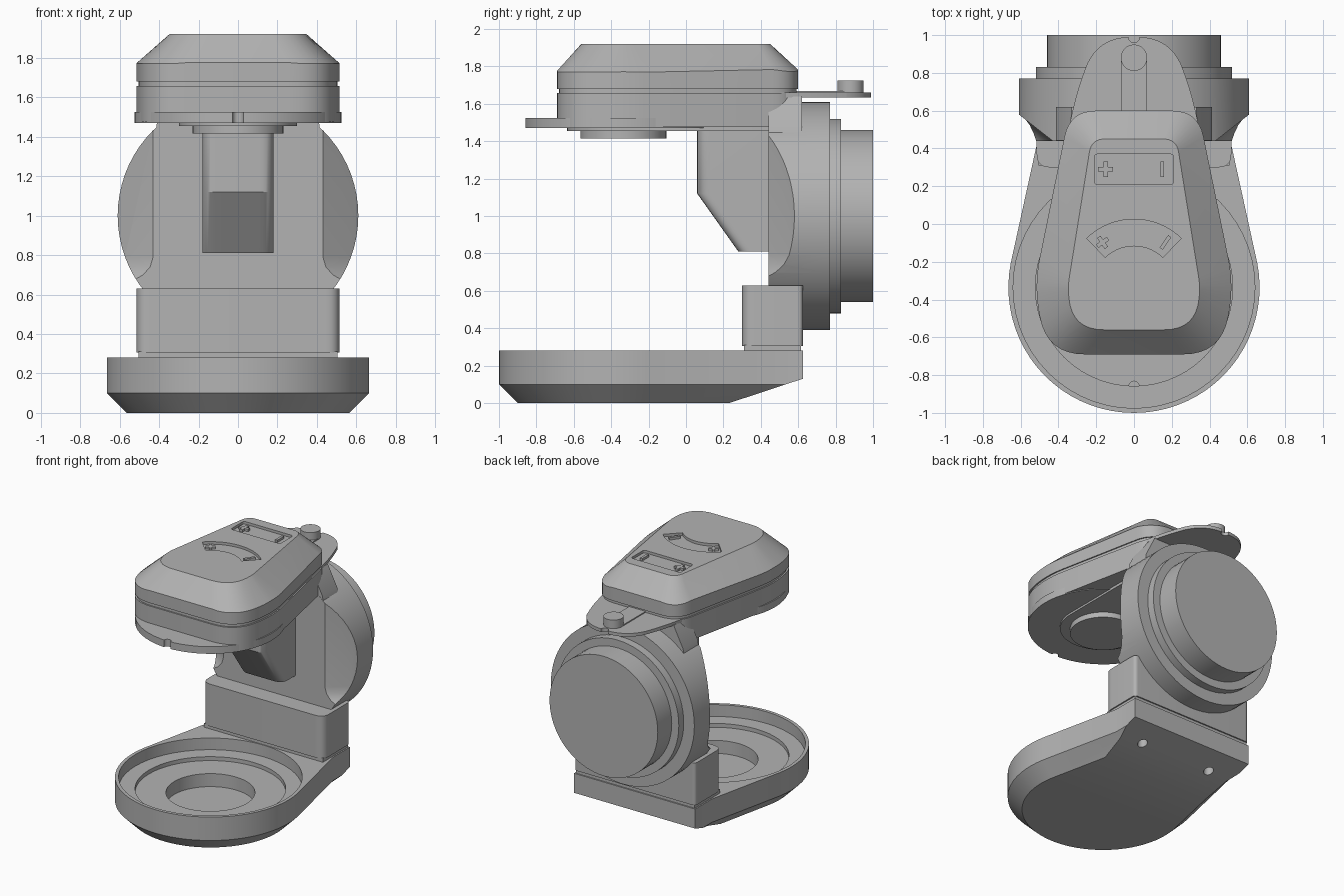
import bpy, bmesh
from math import sin, cos, pi, radians
from mathutils import Vector

cube = bpy.data.objects.get("Cube")
if cube:
    bpy.data.objects.remove(cube)

grey = bpy.data.materials.new("plain grey")
grey.use_nodes = True
grey.diffuse_color = (0.45, 0.45, 0.45, 1)
grey.node_tree.nodes["Principled BSDF"].inputs["Base Color"].default_value = grey.diffuse_color
parts = []
CUP_Y = -0.335   # shared centre of tray, lid disc and dial


def loft(name, rings, keep=True):
    """Skin a stack of equal-length rings and cap both ends."""
    bm = bmesh.new()
    rows = [[bm.verts.new(p) for p in ring] for ring in rings]
    n = len(rows[0])
    for a, b in zip(rows, rows[1:]):
        for i in range(n):
            j = (i + 1) % n
            bm.faces.new((a[i], a[j], b[j], b[i]))
    bm.faces.new(rows[0][::-1])
    bm.faces.new(rows[-1])
    bmesh.ops.recalc_face_normals(bm, faces=bm.faces)
    mesh = bpy.data.meshes.new(name)
    bm.to_mesh(mesh)
    bm.free()
    obj = bpy.data.objects.new(name, mesh)
    bpy.context.collection.objects.link(obj)
    mesh.materials.append(grey)
    if keep:
        parts.append(obj)
    return obj


def at(flat, z):
    return [Vector((x, y, z)) for x, y in flat]


def prism(name, flat, z0, z1, keep=True):
    return loft(name, [at(flat, z0), at(flat, z1)], keep)


def rect(x, y0, y1, cx=0):
    return [(cx - x, y0), (cx + x, y0), (cx + x, y1), (cx - x, y1)]


def lathe(name, profile, centre, axis="z", n=56, keep=True):
    """Rings of (radius, position along axis) around a centre."""
    rings = []
    for r, h in profile:
        c = [(r * cos(2 * pi * i / n), r * sin(2 * pi * i / n)) for i in range(n)]
        if axis == "z":
            rings.append([Vector((centre[0] + a, centre[1] + b, h)) for a, b in c])
        else:
            rings.append([Vector((centre[0] + a, h, centre[1] + b)) for a, b in c])
    return loft(name, rings, keep)


def outline(half, steps=8):
    """Mirrored outline from right-hand corners (x, y, rounding length)."""
    pts = [Vector(p[:2]) for p in half]
    ext = [Vector((-pts[0].x, pts[0].y))] + pts + [Vector((-pts[-1].x, pts[-1].y))]
    side = []
    for i, p in enumerate(pts):
        t = half[i][2]
        if t == 0:
            side.append(p)
            continue
        a = p + (ext[i] - p).normalized() * t
        b = p + (ext[i + 2] - p).normalized() * t
        for k in range(steps + 1):
            u = k / steps
            side.append(a * (1 - u) ** 2 + p * 2 * u * (1 - u) + b * u * u)
    return [(p.x, p.y) for p in side] + [(-p.x, p.y) for p in reversed(side)]


def arc(r, a0, a1, n, cy=CUP_Y):
    return [(r * cos(radians(a0 + (a1 - a0) * i / n)),
             cy + r * sin(radians(a0 + (a1 - a0) * i / n))) for i in range(n + 1)]


def cut(obj, cutter):
    mod = obj.modifiers.new("cut", "BOOLEAN")
    mod.operation, mod.solver, mod.object = "DIFFERENCE", "EXACT", cutter
    bpy.context.view_layer.objects.active = obj
    bpy.ops.object.modifier_apply(modifier=mod.name)
    bpy.data.objects.remove(cutter)


# Base tray: round front, straight tapering sides, chamfered underside
def tray(inset, z):
    x = 0.515 - inset
    return at(arc(0.665 - inset, -191, 11, 40)
              + [(x, 0.42), (x, 0.625 - inset), (-x, 0.625 - inset), (-x, 0.42)], z)


base = loft("base_tray", [tray(0.1, 0), tray(0, 0.1), tray(0, 0.28)])
wedge = [(0.1, -0.043), (0.8, 0.188), (0.8, -0.1)]
cut(base, loft("slope_cutter", [[Vector((x, y, z)) for y, z in wedge] for x in (-1, 1)], False))
cut(base, lathe("recess_cutter", [(0.31, 0.06), (0.31, 0.16), (0.525, 0.16), (0.525, 0.19),
                                  (0.64, 0.19), (0.64, 0.4)], (0, CUP_Y), keep=False))
for x in (-0.3, 0.3):
    cut(base, lathe("screw_cutter", [(0.035, 0), (0.035, 0.15)], (x, 0.45), n=20, keep=False))

# Pedestal block with a thin seam above the tray
prism("pedestal_seam", rect(0.505, 0.31, 0.615), 0.27, 0.31)
prism("pedestal_block", outline([(0.515, 0.3, 0.07), (0.515, 0.625, 0.03)]), 0.305, 0.63)

# Round housing with stepped back and scooped flanks
housing = lathe("round_housing", [(0.61, 0.44), (0.61, 0.77), (0.52, 0.77), (0.52, 0.83),
                                  (0.46, 0.83), (0.46, 1.0)], (0, 1.0), "y", 72)
for s in (-1, 1):
    rings = [[Vector((s * (x + d), y, z)) for x, y in ((0.41, 0.424), (0.8, 0.728), (0.8, 0.424))]
             for d, z in ((0.12, 0.66), (0.05, 0.7), (0.015, 0.74), (0, 0.79), (0, 1.8))]
    cut(housing, loft("flank_cutter", rings, False))
loft("neck", [at(rect(0.42, 0.441, 0.62), 1.4), at(rect(0.41, 0.441, 0.62), 1.48),
              at(rect(0.33, 0.441, 0.62), 1.64)])

# Spout hanging under the head, cut back at the bottom
loft("spout", [at(outline([(0.18, y, 0.07), (0.18, 0.46, 0)]), z)
               for y, z in ((0.28, 0.81), (0.06, 1.12), (0.06, 1.47))])

# Head: lower shell, groove, upper cap with sloping shoulder
shell = outline([(0.46, -0.69, 0.2), (0.53, -0.33, 0.15), (0.34, 0.6, 0.14)])
crown = outline([(0.33, -0.56, 0.17), (0.35, -0.33, 0.05), (0.225, 0.45, 0.07)])
prism("head_shell", shell, 1.475, 1.657)
prism("head_groove", [(x * 0.98, y * 0.985) for x, y in shell], 1.65, 1.69)
shoulder = [Vector((a[0], a[1], max(1.77, 1.92 - 0.88 * (Vector(a) - Vector(b)).length)))
            for a, b in zip(shell, crown)]
cap = loft("head_cap", [at(shell, 1.68), shoulder, at(crown, 1.92)])

# Shallow button panels with raised plus and minus marks
PANEL = 1.9
cut(cap, prism("panel_cutter", outline([(0.21, 0.21, 0.02), (0.21, 0.37, 0.02)]), PANEL, 2, False))
cut(cap, prism("dial_cutter", arc(0.36, 46, 134, 20) + arc(0.22, 134, 46, 20), PANEL, 2, False))


def mark(name, x, y, turn, w, h):
    c, s = cos(turn), sin(turn)
    flat = [(x + a * c - b * s, y + a * s + b * c) for a, b in rect(w, -h, h)]
    prism(name, flat, PANEL - 0.005, 1.918)


mark("plus_bar", -0.15, 0.29, 0, 0.04, 0.012)
mark("plus_stem", -0.15, 0.29, 0, 0.012, 0.04)
mark("minus_bar", 0.15, 0.29, 0, 0.01, 0.04)
tilt = radians(35)
dx, dy = 0.29 * sin(tilt), CUP_Y + 0.29 * cos(tilt)
mark("dial_plus_bar", -dx, dy, tilt, 0.035, 0.011)
mark("dial_plus_stem", -dx, dy, tilt, 0.011, 0.035)
mark("dial_minus_bar", dx, dy, -tilt, 0.01, 0.04)

# Round plate under the head with a front notch, rail and nozzle
plate = lathe("under_plate", [(0.525, 1.47), (0.525, 1.525)], (0, CUP_Y))
cut(plate, lathe("notch_cutter", [(0.028, 1.4), (0.028, 1.6)], (0, CUP_Y - 0.525), n=20, keep=False))
prism("under_rail", arc(0.3, -180, 0, 28) + [(0.3, 0.45), (-0.3, 0.45)], 1.455, 1.48)
lathe("nozzle", [(0.23, 1.415), (0.23, 1.46)], (0, CUP_Y))

# Rear tongue with strip and knob
tongue = prism("rear_tongue", outline([(0.41, 0.2, 0), (0.3, 0.72, 0.15), (0.19, 0.99, 0.17)]),
               1.635, 1.66)
cut(tongue, lathe("rear_notch_cutter", [(0.03, 1.5), (0.03, 1.8)], (0, 0.99), n=16, keep=False))
prism("tongue_strip", rect(0.07, 0.58, 0.88), 1.65, 1.668)
lathe("knob", [(0.07, 1.65), (0.07, 1.725)], (0, 0.88), n=32)

# Smooth curved walls, keep edges sharp
bpy.ops.object.select_all(action="DESELECT")
for obj in parts:
    obj.select_set(True)
bpy.context.view_layer.objects.active = parts[0]
bpy.ops.object.shade_smooth_by_angle(angle=radians(30))
